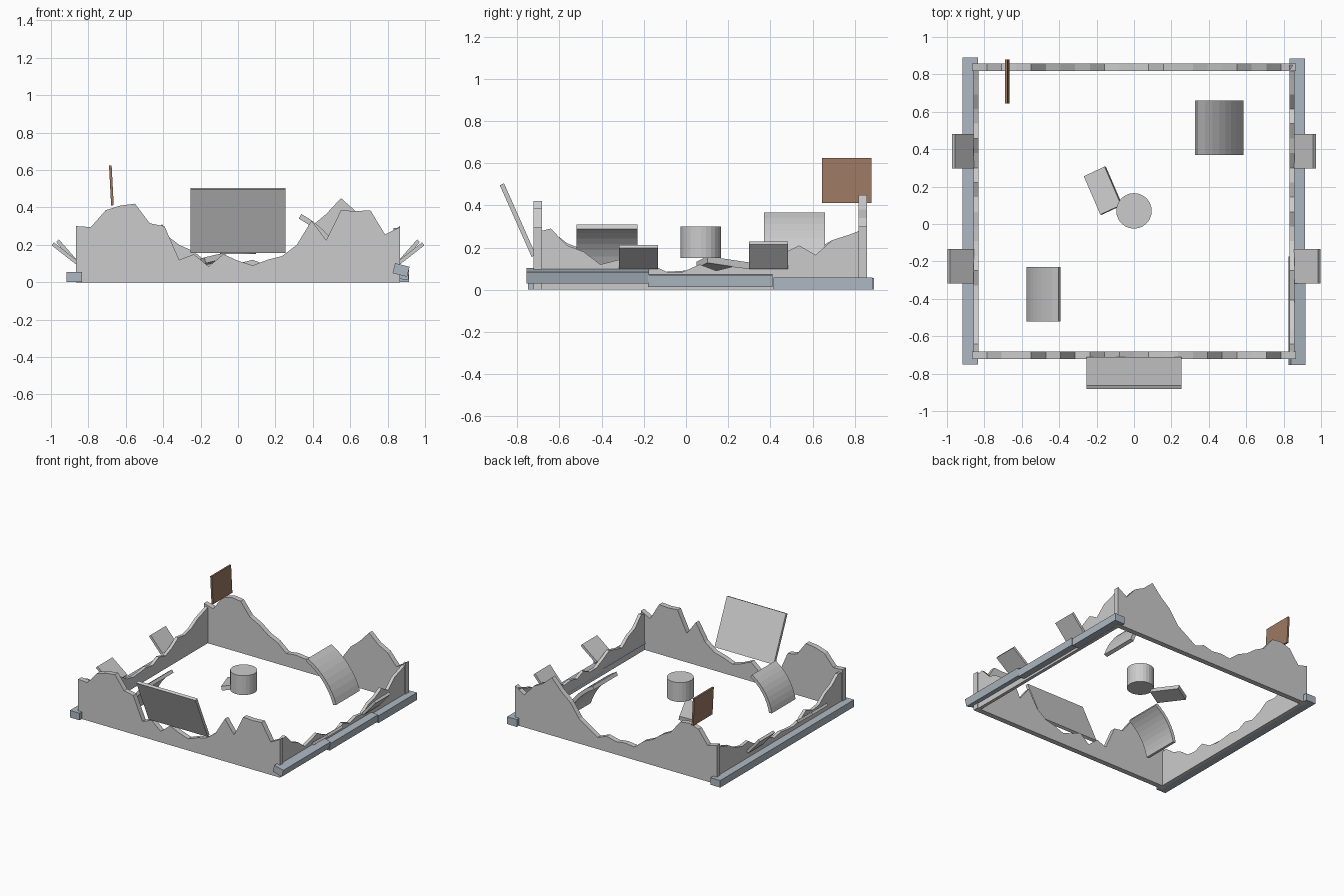
import bpy, bmesh, math
from mathutils import Vector, Matrix

if "Cube" in bpy.data.objects:
    bpy.data.objects.remove(bpy.data.objects["Cube"])


def add_mesh(name, bm, mat=None):
    bmesh.ops.recalc_face_normals(bm, faces=bm.faces)
    me = bpy.data.meshes.new(name)
    bm.to_mesh(me)
    bm.free()
    ob = bpy.data.objects.new(name, me)
    bpy.context.collection.objects.link(ob)
    if mat:
        me.materials.append(mat)
    return ob


def box(name, loc, size, rot=(0, 0, 0), mat=None):
    bm = bmesh.new()
    bmesh.ops.create_cube(bm, size=1)
    bmesh.ops.scale(bm, vec=size, verts=bm.verts)
    ob = add_mesh(name, bm, mat)
    ob.location = loc
    ob.rotation_euler = [math.radians(a) for a in rot]
    return ob


def torn_wall(name, start, end, thick, heights):
    """Wall from start to end (outer face), torn along the top, thickened by vector thick."""
    bm = bmesh.new()
    a, b, t = Vector(start), Vector(end), Vector(thick)
    n = len(heights) - 1
    rows = []
    for i, h in enumerate(heights):
        p = a.lerp(b, i / n)
        up = Vector((0, 0, h))
        rows.append([bm.verts.new(q) for q in (p, p + up, p + t + up, p + t)])
    for r, s in zip(rows, rows[1:]):
        for k in range(4):
            bm.faces.new((r[k], s[k], s[(k + 1) % 4], r[(k + 1) % 4]))
    bm.faces.new(rows[0])
    bm.faces.new(rows[-1])
    return add_mesh(name, bm)


def bent_panel(name, top, drop, a0, a1, chord, y0, y1, thick, side, segs=8):
    """Curved sheet starting at its upper edge, getting steeper as it falls to one side."""
    turn = math.radians(a1 - a0)
    r = chord / (2 * math.sin(turn / 2))
    s = math.radians(a0)
    cx, cz = top[0] - side * r * math.sin(s), top[1] - r * math.cos(s)
    bm = bmesh.new()
    rows = []
    for i in range(segs + 1):
        a = s + turn * i / segs
        o = (cx + side * r * math.sin(a), cz + r * math.cos(a))
        q = r - thick
        c = (cx + side * q * math.sin(a), cz + q * math.cos(a))
        rows.append([bm.verts.new(v) for v in ((o[0], y0, o[1]), (o[0], y1, o[1]),
                                               (c[0], y1, c[1]), (c[0], y0, c[1]))])
    for p, w in zip(rows, rows[1:]):
        for k in range(4):
            bm.faces.new((p[k], w[k], w[(k + 1) % 4], p[(k + 1) % 4]))
    bm.faces.new(rows[0])
    bm.faces.new(rows[-1])
    return add_mesh(name, bm)


rust = bpy.data.materials.new("rust_brown")
rust.diffuse_color = (0.33, 0.19, 0.12, 1)
rust.use_nodes = True
rust.node_tree.nodes["Principled BSDF"].inputs["Base Color"].default_value = rust.diffuse_color
steel = bpy.data.materials.new("blue_grey_steel")
steel.diffuse_color = (0.42, 0.48, 0.54, 1)
steel.use_nodes = True
steel.node_tree.nodes["Principled BSDF"].inputs["Base Color"].default_value = steel.diffuse_color

# torn walls
front = [.30, .295, .385, .41, .42, .315, .30, .12, .15, .085, .15, .115,
         .09, .12, .14, .20, .33, .225, .385, .38, .385, .255, .295]
back = [.30, .28, .385, .41, .40, .30, .26, .20, .165, .10, .11, .10,
        .12, .09, .14, .19, .30, .365, .45, .38, .34, .25, .30]
side_r = [.27, .29, .21, .18, .12, .14, .16, .12, .085, .085, .12,
          .09, .11, .10, .15, .17, .21, .165, .235, .26, .29]
side_l = [.27, .28, .22, .19, .13, .12, .15, .10, .085, .09, .10,
          .085, .12, .10, .13, .18, .17, .19, .235, .26, .29]
torn_wall("front_wall", (-.865, -.722, 0), (.865, -.722, 0), (0, .04, 0), front)
torn_wall("back_wall", (-.865, .858, 0), (.865, .858, 0), (0, -.04, 0), back)
torn_wall("right_wall", (.857, -.72, 0), (.857, .85, 0), (-.025, 0, 0), side_r)
torn_wall("left_wall", (-.857, -.72, 0), (-.857, .85, 0), (.025, 0, 0), side_l)

# bottom rails: left one straight, right one broken into three
box("left_rail", (-.875, .07, .028), (.083, 1.64, .055), mat=steel)
box("right_rail_front", (.872, -.465, .066), (.08, .58, .055), (0, 14, 0), steel)
box("right_rail_middle", (.873, .115, .044), (.08, .59, .055), (0, 4, 0), steel)
box("right_rail_back", (.873, .65, .03), (.083, .47, .057), mat=steel)

# big panel leaning out of the front wall
box("front_panel", (0, -.797, .33), (.507, .022, .372), (24, 0, 0))

# peeled side flaps, mirrored left and right
for s, word in ((1, "right"), (-1, "left")):
    for tag, y, tip in (("front", -.225, (.99, .205)), ("back", .39, (.965, .222))):
        dx, dz = tip[0] - .862, tip[1] - .105
        box(f"{word}_{tag}_flap", (s * (.862 + dx / 2), y, .105 + dz / 2),
            (math.hypot(dx, dz), .185, .02), (0, -s * math.degrees(math.atan2(dz, dx)), 0))

# curved torn sheets inside
bent_panel("right_bent_sheet", (.338, .365), 0, 28, 72, .383, .37, .66, .028, 1)
bent_panel("left_bent_sheet", (-.405, .31), 0, 32, 80, .305, -.52, -.23, .025, -1)

# drum
bm = bmesh.new()
bmesh.ops.create_cone(bm, cap_ends=True, segments=24, radius1=.095, radius2=.095, depth=.15,
                      matrix=Matrix.Translation((0, .07, .225)))
drum = add_mesh("drum", bm)

# loose slab next to the drum and rusty plate on the back wall
box("loose_slab", (-.165, .178, .115), (.125, .225, .032), (-8, -12, 25))
box("rusty_plate", (-.677, .762, .518), (.014, .236, .213), (0, -3, 0), rust)
